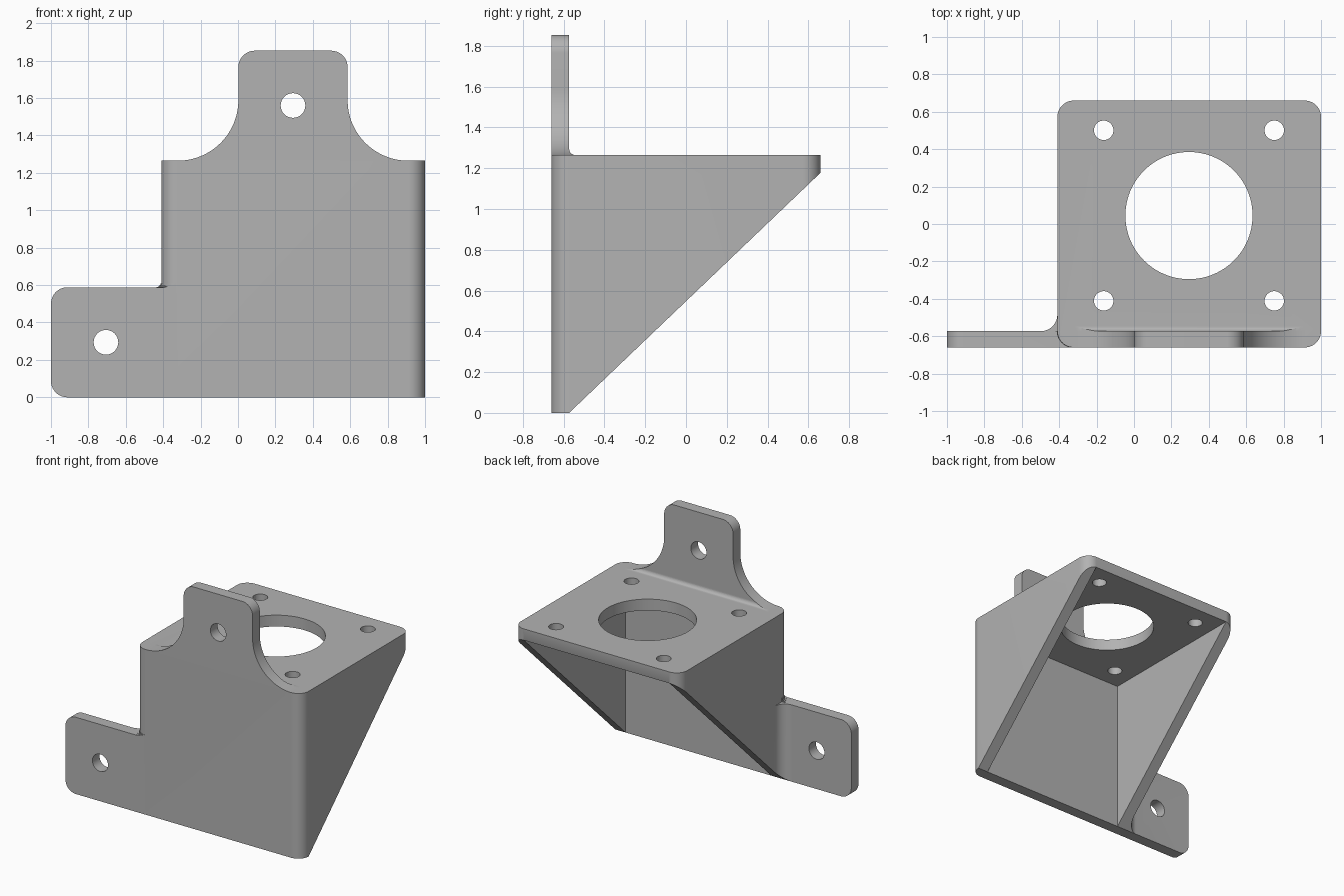
import bpy, bmesh, math
from mathutils import Vector

if "Cube" in bpy.data.objects:
    bpy.data.objects.remove(bpy.data.objects["Cube"])

# Main dimensions
LEFT, RIGHT, BACK, FRONT = -0.41, 1.0, 0.66, -0.66
WALL, DECK, TOP = 0.087, 1.265, 1.853
INNER = FRONT + WALL
R, BIG_R, SMALL_R = 0.088, 0.324, 0.03
MID = 0.294

grey = bpy.data.materials.new("grey plastic")
grey.use_nodes = True
grey.diffuse_color = (0.45, 0.45, 0.45, 1)
grey.node_tree.nodes["Principled BSDF"].inputs["Base Color"].default_value = grey.diffuse_color


def arc(cx, cy, r, start, end, n=16):
    """Points along an arc, angles in degrees."""
    angles = [math.radians(start + (end - start) * i / n) for i in range(n + 1)]
    return [(cx + r * math.cos(a), cy + r * math.sin(a)) for a in angles]


def prism(name, outline, axis, low, high):
    """Extrude a 2D outline along one axis."""
    place = {"x": lambda u, v, w: (w, u, v),
             "y": lambda u, v, w: (u, w, v),
             "z": lambda u, v, w: (u, v, w)}[axis]
    bm = bmesh.new()
    face = bm.faces.new([bm.verts.new(place(u, v, low)) for u, v in outline])
    shift = Vector(place(0, 0, high - low))
    grown = bmesh.ops.extrude_face_region(bm, geom=[face], use_keep_orig=True)
    moved = [g for g in grown["geom"] if isinstance(g, bmesh.types.BMVert)]
    bmesh.ops.translate(bm, verts=moved, vec=shift)
    bmesh.ops.recalc_face_normals(bm, faces=bm.faces)
    mesh = bpy.data.meshes.new(name)
    bm.to_mesh(mesh)
    bm.free()
    mesh.materials.append(grey)
    obj = bpy.data.objects.new(name, mesh)
    bpy.context.collection.objects.link(obj)
    return obj


def combine(target, tool, operation):
    """Apply a boolean and remove the tool."""
    mod = target.modifiers.new("combine", "BOOLEAN")
    mod.operation, mod.solver, mod.object = operation, "EXACT", tool
    bpy.context.view_layer.objects.active = target
    bpy.ops.object.modifier_apply(modifier=mod.name)
    bpy.data.objects.remove(tool)


def box(x0, x1, y0, y1):
    return [(x0, y0), (x1, y0), (x1, y1), (x0, y1)]


def hole(x, y, r, axis, low, high, n=32):
    combine(bracket, prism("hole", arc(x, y, r, 0, 360 - 360 / n, n - 1), axis, low, high),
            "DIFFERENCE")


# Motor housing with rounded upright corners
housing = (arc(LEFT + R, FRONT + R, R, 180, 270) + arc(RIGHT - R, FRONT + R, R, 270, 360)
           + arc(RIGHT - R, BACK - R, R, 0, 90) + arc(LEFT + R, BACK - R, R, 90, 180))
bracket = prism("motor_bracket", housing, "z", 0, DECK)

# Upper mounting tab with wide concave shoulders
tab_l, tab_r = MID - 0.292, MID + 0.292
upper = ([(tab_l - BIG_R, DECK - 0.04), (tab_r + BIG_R, DECK - 0.04)]
         + arc(tab_r + BIG_R, DECK + BIG_R, BIG_R, 270, 180, 32)
         + arc(tab_r - R, TOP - R, R, 0, 90) + arc(tab_l + R, TOP - R, R, 90, 180)
         + arc(tab_l - BIG_R, DECK + BIG_R, BIG_R, 0, -90, 32))
combine(bracket, prism("upper_tab", upper, "y", FRONT, INNER), "UNION")

# Small fillet behind the upper tab, trimmed to its outline
strip = ([(INNER - 0.02, DECK - 0.02), (INNER + SMALL_R, DECK - 0.02)]
         + arc(INNER + SMALL_R, DECK + SMALL_R, SMALL_R, 270, 180, 8)
         + [(INNER - 0.02, DECK + SMALL_R)])
fillet = prism("upper_fillet", strip, "x", LEFT + R, RIGHT - R)
combine(fillet, prism("trim", upper, "y", FRONT - 0.1, INNER + 0.1), "INTERSECT")
combine(bracket, fillet, "UNION")

# Side mounting tab
SIDE_H = 0.588
side = (arc(-1 + R, R, R, 270, 180) + arc(-1 + R, SIDE_H - R, R, 180, 90)
        + [(LEFT + R, SIDE_H), (LEFT + R, 0)])
combine(bracket, prism("side_tab", side, "y", FRONT, INNER), "UNION")

# Fillet between the side tab and the housing wall
corner = (arc(LEFT - R, INNER + R, R, 270, 360)
          + [(LEFT + 0.03, INNER + R), (LEFT + 0.03, INNER - 0.03), (LEFT - R, INNER - 0.03)])
combine(bracket, prism("side_fillet", corner, "z", 0, SIDE_H), "UNION")

# Little fillet on top of the side tab, wrapping the rounded housing corner
steps = 5
for i in range(steps):
    a0 = math.pi / 2 * i / steps
    a1 = math.pi / 2 * (i + 1) / steps
    r = R + SMALL_R * (1 - math.sin((a0 + a1) / 2))
    collar = prism("collar", arc(LEFT + R, FRONT + R, r, 0, 348.75, 31), "z",
                   SIDE_H - 0.01, SIDE_H + SMALL_R * (1 - math.cos(a1)))
    trim = prism("trim", box(LEFT - 0.1, LEFT + R - 0.01, FRONT, INNER), "z", 0, 1)
    combine(collar, trim, "INTERSECT")
    combine(bracket, collar, "UNION")

# Hollow inside and sloping open back
combine(bracket, prism("cavity", box(LEFT + WALL, RIGHT - WALL, INNER, 1), "z", -0.5, DECK - WALL),
        "DIFFERENCE")
slope = (BACK - INNER) / (DECK - WALL)
wedge = [(INNER - 0.2 * slope, -0.2), (BACK + 0.2 * slope, DECK - WALL + 0.2), (2, -0.2)]
combine(bracket, prism("wedge", wedge, "x", -0.9, 1.5), "DIFFERENCE")

# Motor opening, four bolt holes and two mounting holes
CY = 0.045
hole(MID, CY, 0.34, "z", 1, 1.5, 96)
for sx in (-1, 1):
    for sy in (-1, 1):
        hole(MID + sx * 0.456, CY + sy * 0.456, 0.052, "z", 1, 1.5)
hole(MID, 1.56, 0.066, "y", -0.8, -0.4)
hole(-0.706, 0.294, 0.066, "y", -0.8, -0.4)

# Smooth the rounded surfaces while keeping sharp edges
bpy.ops.object.select_all(action="DESELECT")
bracket.select_set(True)
bpy.context.view_layer.objects.active = bracket
bpy.ops.object.shade_smooth_by_angle(angle=math.radians(25))
